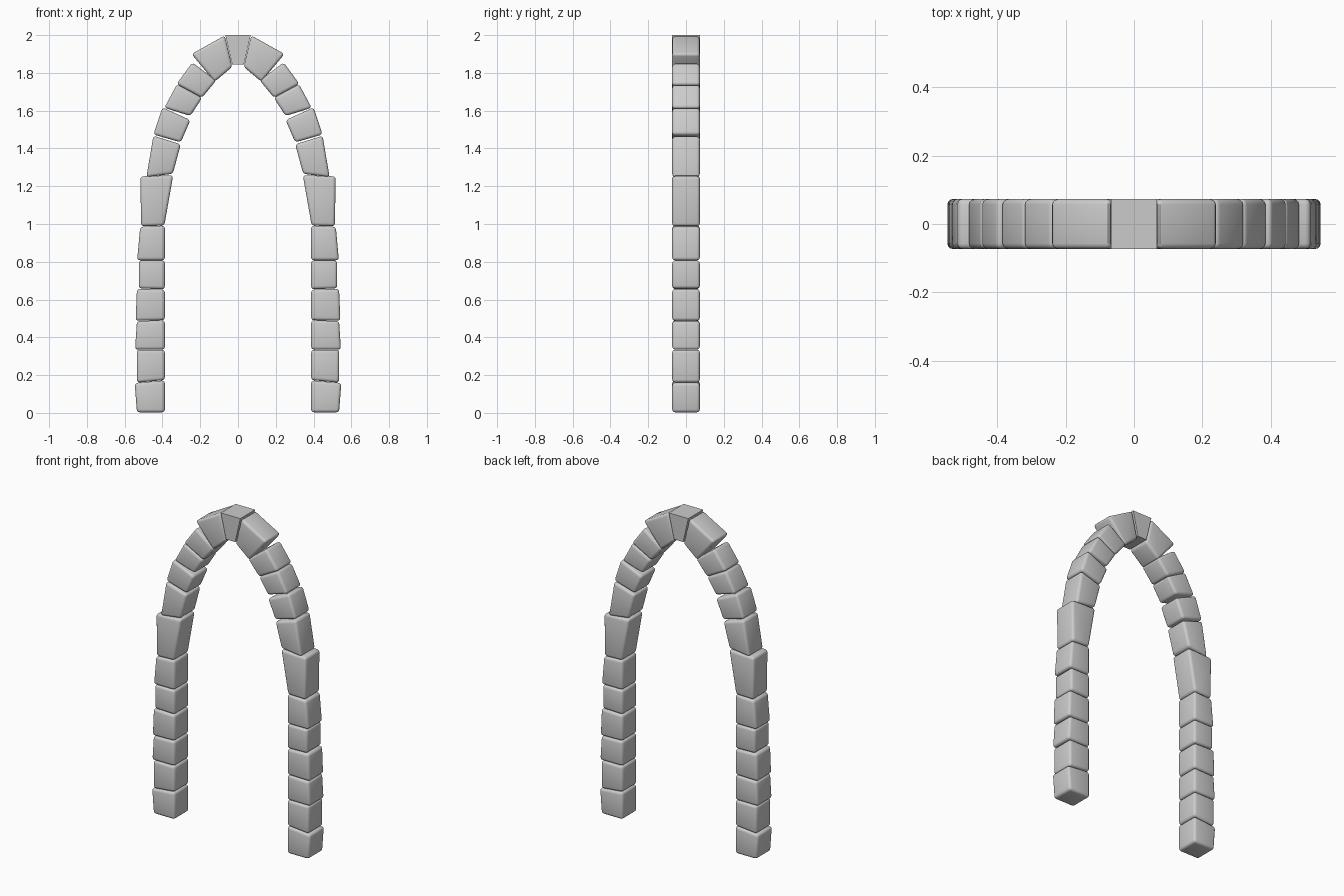
import bpy, bmesh

if "Cube" in bpy.data.objects:
    bpy.data.objects.remove(bpy.data.objects["Cube"])

HALF_DEPTH = 0.073


def stone(name, profile, bevel=0.0):
    """Extrude an x-z outline through the arch depth and round its edges."""
    bm = bmesh.new()
    front = [bm.verts.new((x, -HALF_DEPTH, z)) for x, z in profile]
    face = bm.faces.new(front)
    res = bmesh.ops.extrude_face_region(bm, geom=[face])
    for v in res["geom"]:
        if isinstance(v, bmesh.types.BMVert):
            v.co.y = HALF_DEPTH
    bmesh.ops.recalc_face_normals(bm, faces=bm.faces)
    if bevel:
        bmesh.ops.bevel(bm, geom=bm.edges[:], offset=bevel, segments=3,
                        profile=0.5, affect='EDGES')
    mesh = bpy.data.meshes.new(name)
    bm.to_mesh(mesh)
    bm.free()
    obj = bpy.data.objects.new(name, mesh)
    bpy.context.collection.objects.link(obj)
    bpy.ops.object.select_all(action='DESELECT')
    bpy.context.view_layer.objects.active = obj
    obj.select_set(True)
    bpy.ops.object.shade_smooth_by_angle(angle=0.6)


# Pillar stones: bottom z inner/outer, top z inner/outer, outer x bottom/top
INNER = 0.387
pillar = [
    (0.003, 0.003, 0.172, 0.158, 0.535, 0.547),
    (0.174, 0.160, 0.334, 0.334, 0.535, 0.536),
    (0.335, 0.335, 0.490, 0.486, 0.545, 0.535),
    (0.491, 0.488, 0.652, 0.657, 0.542, 0.535),
    (0.655, 0.659, 0.807, 0.807, 0.525, 0.525),
    (0.808, 0.808, 0.992, 0.985, 0.534, 0.518),
]
# Arch stones: inner bottom, outer bottom, outer top, inner top
arch = [
    [(0.390, 0.992), (0.513, 0.988), (0.517, 1.252), (0.343, 1.258)],
    [(0.345, 1.266), (0.485, 1.248), (0.448, 1.467), (0.303, 1.422)],
    [(0.303, 1.432), (0.448, 1.474), (0.400, 1.617), (0.252, 1.550)],
    [(0.252, 1.572), (0.390, 1.615), (0.323, 1.740), (0.190, 1.668)],
    [(0.191, 1.668), (0.325, 1.741), (0.242, 1.855), (0.115, 1.760)],
    [(0.124, 1.753), (0.246, 1.900), (0.070, 1.998), (0.030, 1.832)],
]

profiles = [[(INNER, bi), (ob, bo), (ot, to), (INNER, ti)]
            for bi, bo, ti, to, ob, ot in pillar] + arch

# Mirrored stones on both sides
for i, pts in enumerate(profiles):
    kind = "pillar_stone" if i < len(pillar) else "arch_stone"
    for side, s in (("right", 1), ("left", -1)):
        stone(f"{kind}_{side}_{i + 1}", [(s * x, z) for x, z in pts], 0.016)

# Crisp wedge at the crown
stone("keystone", [(-0.031, 1.845), (0.031, 1.845), (0.067, 2.0), (-0.067, 2.0)])
